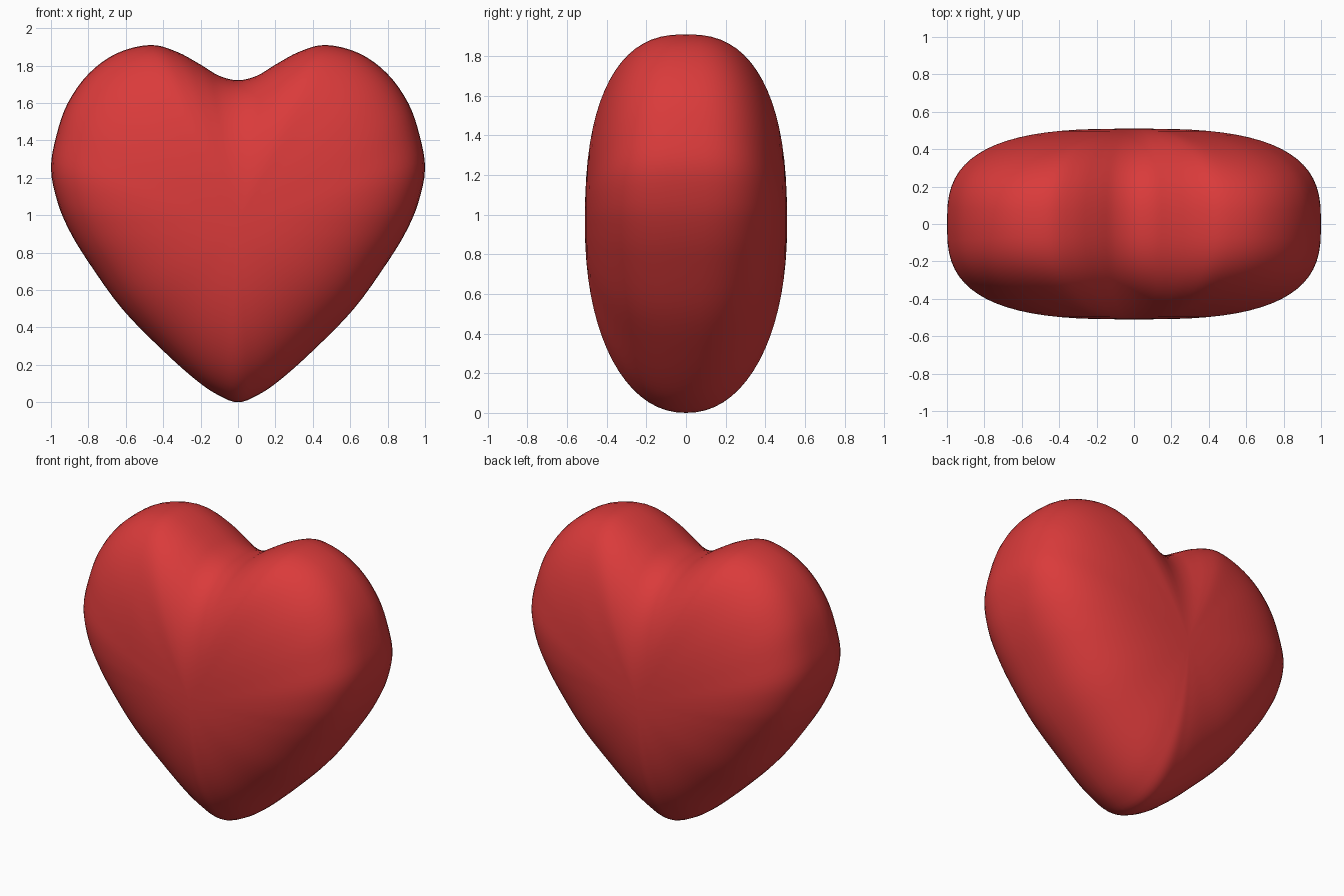
import bpy, bmesh, math
from mathutils import Vector

if "Cube" in bpy.data.objects:
    bpy.data.objects.remove(bpy.data.objects["Cube"])

# Right half of the outline, tip to cleft: x, z, roundness of the bulge there
HALF = [(0, 0, 2.15), (.1, .035, 2.15), (.22, .115, 2.2), (.4, .275, 2.3),
        (.62, .5, 2.5), (.8, .75, 2.7), (.9, .915, 2.8), (.965, 1.07, 2.9),
        (1, 1.25, 2.9), (.97, 1.43, 2.8), (.91, 1.6, 2.7), (.8, 1.755, 2.6),
        (.65, 1.865, 2.5), (.47, 1.91, 2.5), (.33, 1.875, 2.45),
        (.2, 1.805, 2.4), (.1, 1.745, 2.4), (0, 1.722, 2.4)]
CENTRE_Z, DEPTH = 0.95, 0.51
STEPS, RINGS = 4, 36


def smooth_loop(points, steps):
    """Closed Catmull-Rom curve through the points."""
    n, out = len(points), []
    for i in range(n):
        a, b, c, d = (points[(i + k) % n] for k in (-1, 0, 1, 2))
        for s in range(steps):
            t = s / steps
            out.append(0.5 * (2 * b + (c - a) * t + (2 * a - 5 * b + 4 * c - d) * t * t
                              + (3 * b - a - 3 * c + d) * t ** 3))
    return out


mirrored = [(-x, z, p) for x, z, p in HALF[-2:0:-1]]
outline = smooth_loop([Vector(v) for v in HALF + mirrored], STEPS)

# Heart: rings of the outline, swelling from the front pole to the back pole
bm = bmesh.new()
front = bm.verts.new((0, -DEPTH, CENTRE_Z))
back = bm.verts.new((0, DEPTH, CENTRE_Z))
rings = []
for k in range(1, RINGS):
    phi = math.pi * k / RINGS
    s, c = math.sin(phi), math.cos(phi)
    ring = []
    for x, z, p in outline:
        t = s ** (2 / p)
        y = -math.copysign(DEPTH * abs(c) ** (2 / p), c) if k * 2 != RINGS else 0
        ring.append(bm.verts.new((x * t, y, CENTRE_Z + (z - CENTRE_Z) * t)))
    rings.append(ring)
n = len(outline)
for i in range(n):
    j = (i + 1) % n
    bm.faces.new((front, rings[0][i], rings[0][j]))
    bm.faces.new((back, rings[-1][j], rings[-1][i]))
    for a, b in zip(rings, rings[1:]):
        bm.faces.new((a[i], b[i], b[j], a[j]))
bmesh.ops.recalc_face_normals(bm, faces=bm.faces)
for f in bm.faces:
    f.smooth = True

mesh = bpy.data.meshes.new("heart")
bm.to_mesh(mesh)
bm.free()
red = bpy.data.materials.new("red")
red.diffuse_color = (0.7, 0.043, 0.043, 1)
red.use_nodes = True
red.node_tree.nodes["Principled BSDF"].inputs["Base Color"].default_value = red.diffuse_color
mesh.materials.append(red)
heart = bpy.data.objects.new("heart", mesh)
bpy.context.collection.objects.link(heart)
